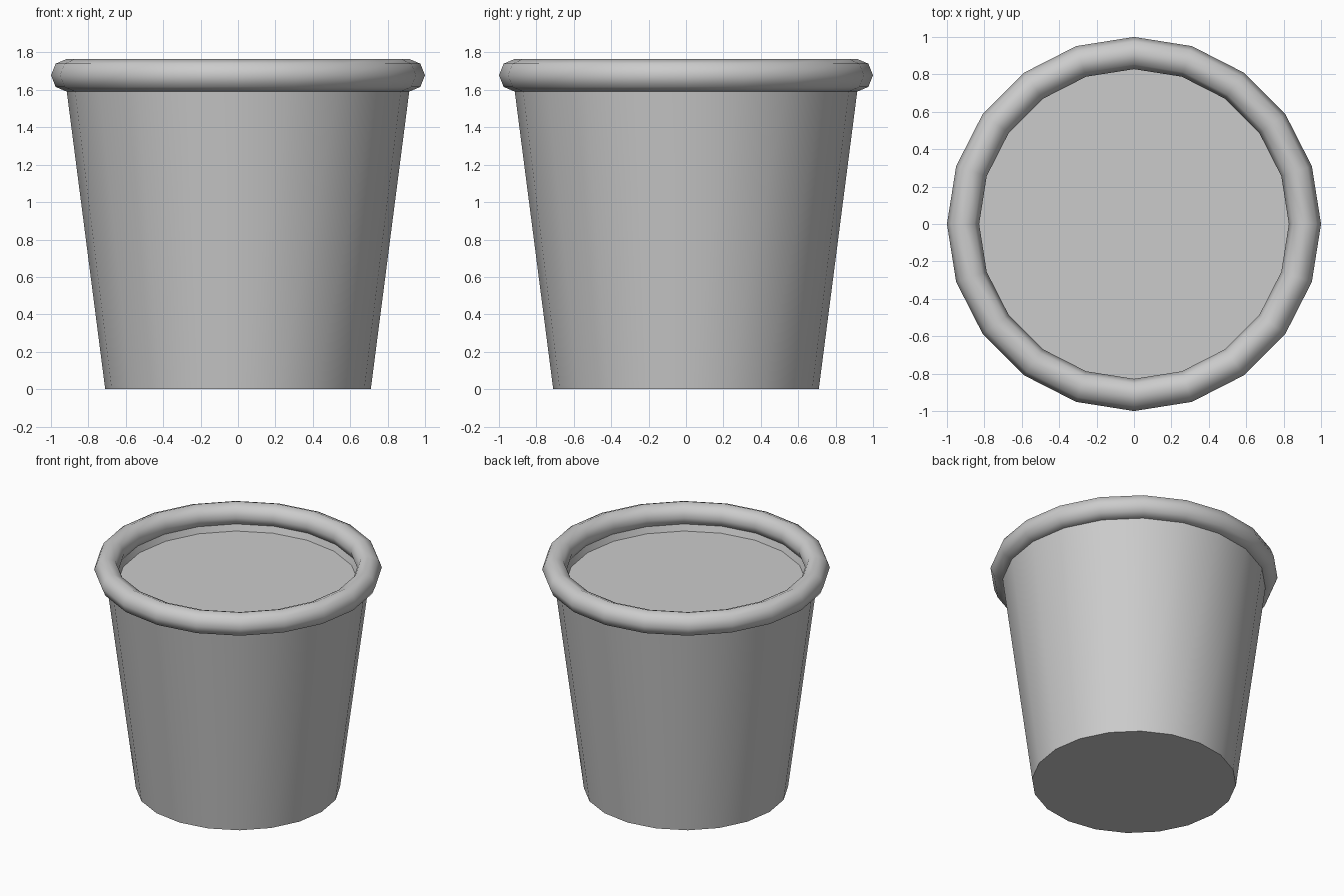
import bpy, bmesh
from math import cos, sin, pi, radians

if "Cube" in bpy.data.objects:
    bpy.data.objects.remove(bpy.data.objects["Cube"])

SIDES = 20


def lathe(name, profile, closed=False):
    """Revolve (radius, z) points about z; radius 0 becomes a single pole."""
    bm = bmesh.new()
    rings = []
    for r, z in profile:
        n = SIDES if r > 0 else 1
        rings.append([bm.verts.new((r * cos(2 * pi * i / SIDES),
                                    r * sin(2 * pi * i / SIDES), z)) for i in range(n)])
    pairs = list(zip(rings, rings[1:]))
    if closed:
        pairs.append((rings[-1], rings[0]))
    for a, b in pairs:
        for i in range(SIDES):
            j = (i + 1) % SIDES
            corners = [a[i % len(a)], a[j % len(a)], b[j % len(b)], b[i % len(b)]]
            bm.faces.new(list(dict.fromkeys(corners)))
    bmesh.ops.recalc_face_normals(bm, faces=bm.faces[:])
    mesh = bpy.data.meshes.new(name)
    bm.to_mesh(mesh)
    bm.free()
    obj = bpy.data.objects.new(name, mesh)
    bpy.context.collection.objects.link(obj)
    bpy.ops.object.select_all(action='DESELECT')
    obj.select_set(True)
    bpy.context.view_layer.objects.active = obj
    bpy.ops.object.shade_smooth_by_angle(angle=radians(50))
    return obj


# Tapered pot wall with its base and short inner lip
lathe("pot_body", [(0, 0), (0.71, 0), (0.918, 1.61), (0.86, 1.65), (0.835, 1.575)])

# Flat fill just below the rim
lathe("soil", [(0.835, 1.575), (0, 1.575)])

# Rounded rim with an eight-sided section
lathe("rim", [(0.914 + 0.086 * cos(k * pi / 4), 1.678 + 0.088 * sin(k * pi / 4))
              for k in range(8)], closed=True)

# Soil must face upward
soil = bpy.data.objects["soil"].data
if soil.polygons[0].normal.z < 0:
    soil.flip_normals()
